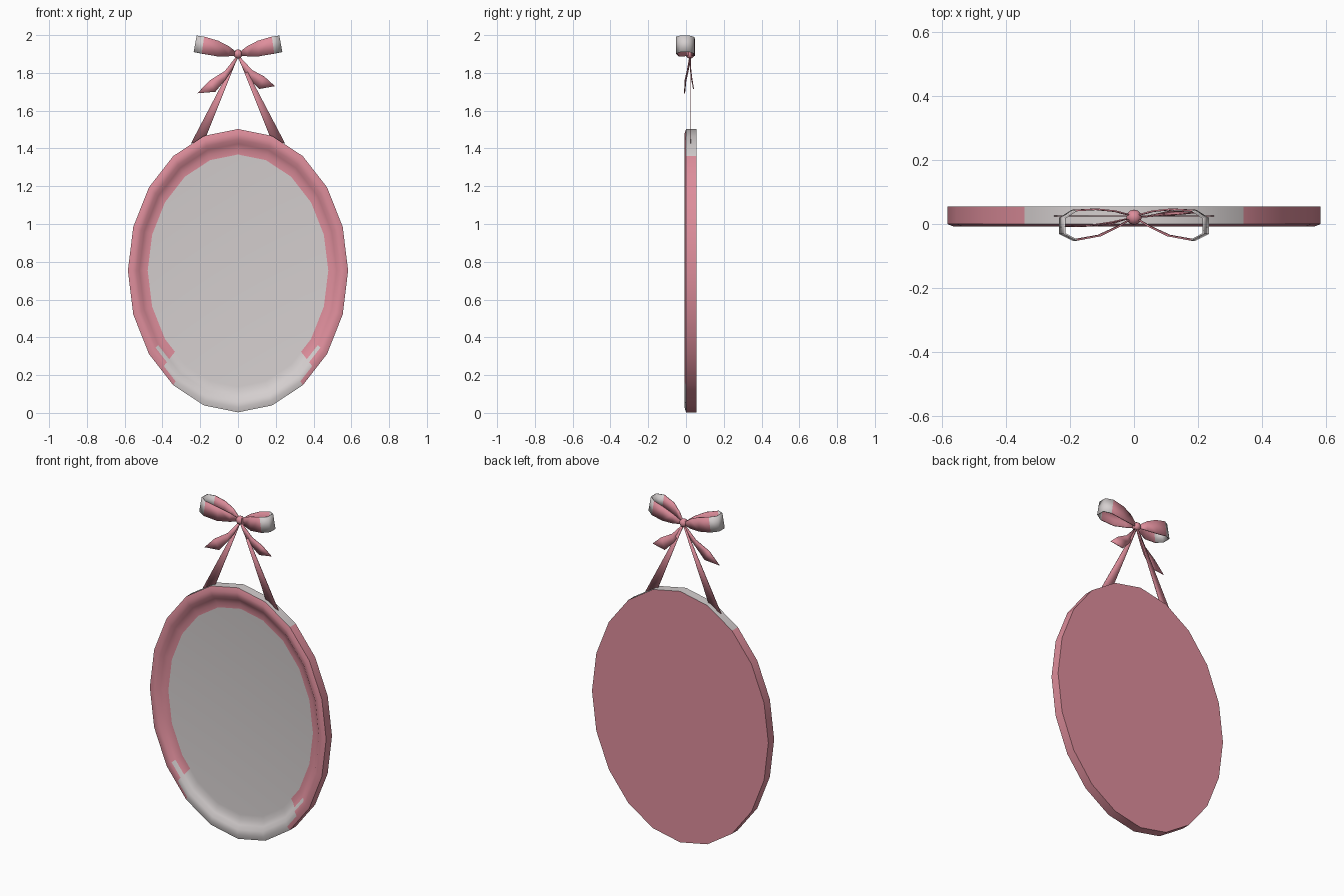
import bpy, bmesh, math

if "Cube" in bpy.data.objects:
    bpy.data.objects.remove(bpy.data.objects["Cube"])


def material(name, rgb):
    m = bpy.data.materials.new(name)
    m.diffuse_color = (*rgb, 1)
    m.use_nodes = True
    m.node_tree.nodes["Principled BSDF"].inputs["Base Color"].default_value = m.diffuse_color
    return m


PINK = material("rose pink", (0.73, 0.27, 0.33))
GREY = material("silver grey", (0.66, 0.62, 0.62))


def build(name, verts, faces, rule=None, thick=0, angle=35):
    """Mesh object; rule(face index) returns 0 pink or 1 grey."""
    me = bpy.data.meshes.new(name)
    me.from_pydata(verts, [], faces)
    me.materials.append(PINK)
    me.materials.append(GREY)
    for i, p in enumerate(me.polygons):
        p.use_smooth = True
        p.material_index = rule(i) if rule else 0
    bm = bmesh.new()
    bm.from_mesh(me)
    bmesh.ops.recalc_face_normals(bm, faces=bm.faces)
    bm.to_mesh(me)
    bm.free()
    me.set_sharp_from_angle(angle=math.radians(angle))
    ob = bpy.data.objects.new(name, me)
    bpy.context.collection.objects.link(ob)
    if thick:
        s = ob.modifiers.new("thickness", "SOLIDIFY")
        s.thickness = thick
        s.offset = 0
    return ob


# Oval frame: 20-sided outline, each side halved for the colour borders
A, B, CZ, SIDES = 0.583, 0.75, 0.753, 20
N = SIDES * 2


def outline(k):
    def corner(j):
        t = 2 * math.pi * j / SIDES
        return A * math.cos(t), B * math.sin(t)
    a, b = corner(k // 2), corner((k + 1) // 2)
    return (a[0] + b[0]) / 2, (a[1] + b[1]) / 2


PROFILE = [(1, 0.055), (1, 0.0), (0.965, -0.008), (0.925, -0.004),
           (0.895, 0.012), (0.86, 0.022), (0.82, 0.025)]
verts = [(outline(k)[0] * r, y, CZ + outline(k)[1] * r)
         for r, y in PROFILE for k in range(N)]
faces = [(b * N + k, b * N + (k + 1) % N, (b + 1) * N + (k + 1) % N, (b + 1) * N + k)
         for b in range(len(PROFILE) - 1) for k in range(N)]
faces.append(tuple(range(N)))                                  # flat back
last = len(PROFILE) - 1
faces.append(tuple(last * N + k for k in range(N)))            # mirror glass


def frame_colour(i):
    ring = N * last
    if i >= ring:
        return i - ring
    band, k = divmod(i, N)
    deg = (k + 0.5) * 360 / N
    off_top, off_bottom = abs(deg - 90), abs(deg - 270)
    if band == 0:
        return int(off_top < 36)
    limit = {1: 36, 2: 45, 3: 54, 4: 45, 5: 45}[band]
    return int(off_bottom < limit)


build("oval_mirror_frame", verts, faces, frame_colour)


def ribbon(name, top, bottom, closed=False, rule=None, thick=0.004):
    n = len(top)
    count = n if closed else n - 1
    f = [(i, (i + 1) % n, n + (i + 1) % n, n + i) for i in range(count)]
    return build(name, top + bottom, f, rule, thick, 40)


# Bow loops: path as x, y, upper z, lower z
LOOP = [(0.01, 0.027, 1.91, 1.892), (0.06, 0.040, 1.945, 1.888),
        (0.12, 0.046, 1.972, 1.890), (0.19, 0.042, 1.99, 1.902),
        (0.228, 0.018, 1.997, 1.91), (0.228, -0.03, 1.997, 1.91),
        (0.188, -0.050, 1.992, 1.902), (0.11, -0.036, 1.97, 1.888),
        (0.05, -0.008, 1.94, 1.888), (0.01, 0.016, 1.91, 1.892)]
for side, s in (("left", -1), ("right", 1)):
    ribbon("bow_loop_" + side,
           [(s * x * 0.95, y, zt) for x, y, zt, zb in LOOP],
           [(s * x * 1.02, y, zb) for x, y, zt, zb in LOOP],
           rule=lambda i: int(i in (3, 4, 5)), thick=0.005)
    # Hanging straps down to the frame
    ribbon("strap_" + side,
           [(s * 0.012, 0.025, 1.88), (s * 0.25, 0.025, 1.425)],
           [(s * 0.002, 0.025, 1.88), (s * 0.172, 0.025, 1.455)])

# Bow tails
ribbon("tail_left",
       [(-0.006, 0.02, 1.89), (-0.07, 0.006, 1.81), (-0.15, -0.006, 1.76), (-0.215, -0.008, 1.692)],
       [(0.0, 0.02, 1.88), (-0.035, 0.012, 1.81), (-0.07, 0.0, 1.76), (-0.12, -0.006, 1.70)])
ribbon("tail_right",
       [(0.006, 0.02, 1.89), (0.075, 0.026, 1.815), (0.14, 0.03, 1.78), (0.195, 0.036, 1.73)],
       [(0.0, 0.02, 1.88), (0.025, 0.022, 1.825), (0.06, 0.028, 1.77), (0.112, 0.04, 1.715)])

# Knot
bpy.ops.mesh.primitive_uv_sphere_add(segments=12, ring_count=8, radius=0.024,
                                     location=(0, 0.021, 1.9))
knot = bpy.context.object
knot.name = "bow_knot"
knot.data.materials.append(PINK)
bpy.ops.object.shade_smooth_by_angle()
